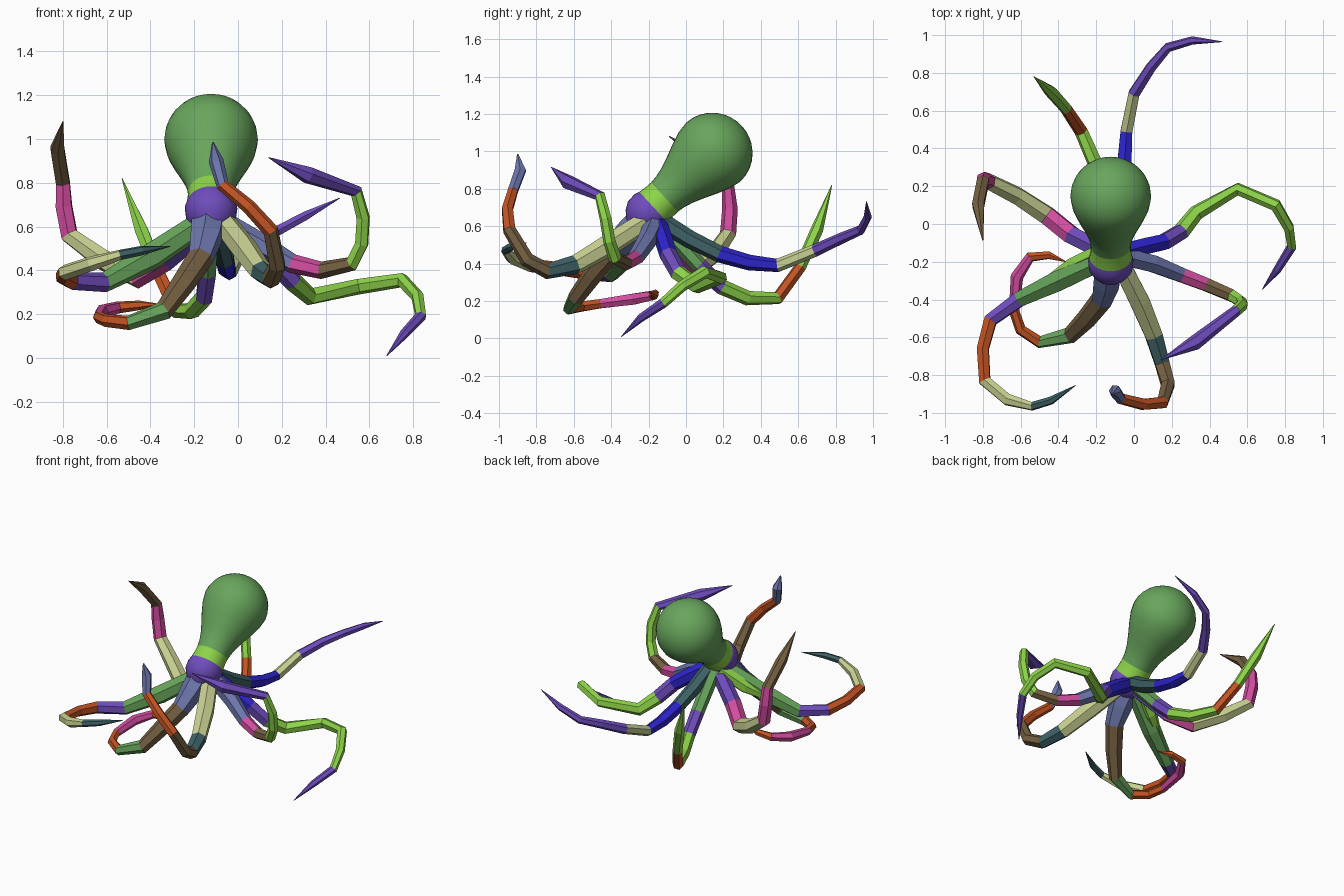
import bpy, bmesh, math
from mathutils import Vector

cube = bpy.data.objects.get("Cube")
if cube:
    bpy.data.objects.remove(cube, do_unlink=True)


def linear(c):
    c /= 255
    return c / 12.92 if c <= 0.04045 else ((c + 0.055) / 1.055) ** 2.4


# Palette
COLOURS = {
    "green": (104, 165, 92), "lime": (142, 212, 74), "purple": (110, 76, 188),
    "slate": (108, 118, 172), "khaki": (200, 208, 145), "brown": (117, 96, 66),
    "teal": (62, 98, 102), "pink": (210, 77, 160), "orange": (196, 84, 36),
    "blue": (45, 36, 205),
}
MATS = {}
for name, rgb in COLOURS.items():
    m = bpy.data.materials.new(name)
    col = tuple(linear(c) for c in rgb) + (1,)
    m.diffuse_color = col
    m.use_nodes = True
    bsdf = m.node_tree.nodes["Principled BSDF"]
    bsdf.inputs["Base Color"].default_value = col
    bsdf.inputs["Roughness"].default_value = 0.8
    MATS[name] = m


def loft(name, stations, sides, smooth=False):
    """Tube through (x, y, z, radius, colour); a colour holds until the next one."""
    pts = [Vector(s[:3]) for s in stations]
    n = len(pts)
    mesh = bpy.data.meshes.new(name)
    bm = bmesh.new()
    slots, rings, u = [], [], None
    for i, p in enumerate(pts):
        a = (p - pts[i - 1]).normalized() if i else Vector()
        b = (pts[i + 1] - p).normalized() if i < n - 1 else Vector()
        t = (a + b).normalized()
        if u is None:
            u = Vector((0, 0, 1)) if abs(t.z) < 0.9 else Vector((0, 1, 0))
        u = (u - t * u.dot(t)).normalized()
        v = t.cross(u)
        ring = []
        for k in range(sides):
            w = 2 * math.pi * k / sides
            ring.append(bm.verts.new(p + (u * math.cos(w) + v * math.sin(w)) * stations[i][3]))
        rings.append(ring)
    current = None
    for i in range(n - 1):
        current = stations[i][4] or current
        if current not in slots:
            slots.append(current)
        for k in range(sides):
            j = (k + 1) % sides
            f = bm.faces.new((rings[i][k], rings[i][j], rings[i + 1][j], rings[i + 1][k]))
            f.material_index = slots.index(current)
            f.smooth = smooth
    bm.faces.new(list(reversed(rings[0]))).material_index = 0
    bm.faces.new(rings[-1]).material_index = slots.index(current)
    bm.normal_update()
    bm.to_mesh(mesh)
    bm.free()
    for s in slots:
        mesh.materials.append(MATS[s])
    obj = bpy.data.objects.new(name, mesh)
    bpy.context.collection.objects.link(obj)
    return obj


# Head, neck and collar: one body of revolution on a tilted axis
NECK = Vector((-0.123, -0.137, 0.735))
AXIS = Vector((0, 0.735, 0.678)).normalized()


def revolve(name, profile, colour):
    return loft(name, [(*(NECK + AXIS * t), r, colour) for t, r in profile], 32, True)


dome = [(0.385 + 0.207 * math.sin(a), 0.214 * math.cos(a))
        for a in (math.radians(d) for d in (0, 12, 24, 36, 48, 60, 70, 80, 86, 89.5))]
revolve("head", [(0.03, 0.106), (0.07, 0.111), (0.12, 0.124), (0.18, 0.147),
                 (0.25, 0.177), (0.32, 0.203)] + dome, "green")
revolve("neck", [(-0.05, 0.112), (-0.01, 0.107), (0.03, 0.106)], "lime")
revolve("collar", [(-0.2, 0.05), (-0.17, 0.09), (-0.13, 0.115), (-0.08, 0.12),
                   (-0.05, 0.112)], "purple")

# Arms
loft("back_arm", [
    (-0.10, -0.14, 0.63, 0.050, "teal"), (-0.08, 0.02, 0.53, 0.048, None),
    (-0.06, 0.18, 0.45, 0.045, "blue"), (-0.05, 0.34, 0.405, 0.042, None),
    (-0.04, 0.49, 0.39, 0.036, "khaki"), (0.0, 0.69, 0.47, 0.034, "purple"),
    (0.09, 0.83, 0.535, 0.030, None), (0.18, 0.935, 0.58, 0.026, None),
    (0.31, 0.972, 0.65, 0.022, None), (0.465, 0.965, 0.73, 0.002, None)], 6)

loft("back_right_arm", [
    (-0.13, -0.14, 0.62, 0.048, "green"), (-0.14, 0.07, 0.39, 0.044, "purple"),
    (-0.155, 0.19, 0.275, 0.042, "lime"), (-0.21, 0.33, 0.215, 0.040, None),
    (-0.28, 0.49, 0.215, 0.036, "orange"), (-0.36, 0.61, 0.38, 0.032, "lime"),
    (-0.44, 0.70, 0.58, 0.034, None), (-0.53, 0.78, 0.82, 0.002, None)], 6)

loft("left_arm", [
    (-0.07, -0.15, 0.61, 0.050, "blue"), (0.05, -0.12, 0.53, 0.050, None),
    (0.16, -0.095, 0.45, 0.048, "purple"), (0.25, -0.04, 0.35, 0.046, "lime"),
    (0.33, 0.06, 0.28, 0.042, None), (0.55, 0.185, 0.325, 0.036, None),
    (0.75, 0.10, 0.355, 0.034, None), (0.82, -0.02, 0.28, 0.030, None),
    (0.835, -0.12, 0.19, 0.027, "purple"), (0.76, -0.24, 0.11, 0.022, None),
    (0.68, -0.345, 0.01, 0.002, None)], 6)

loft("front_left_arm", [
    (-0.06, -0.17, 0.61, 0.055, "slate"), (0.10, -0.21, 0.52, 0.052, None),
    (0.25, -0.27, 0.43, 0.044, "pink"), (0.38, -0.32, 0.40, 0.040, "brown"),
    (0.52, -0.38, 0.43, 0.036, "lime"), (0.565, -0.41, 0.52, 0.033, None),
    (0.572, -0.43, 0.64, 0.032, None), (0.54, -0.46, 0.76, 0.030, "purple"),
    (0.32, -0.63, 0.835, 0.040, None), (0.14, -0.72, 0.915, 0.002, None)], 6)

loft("front_arm", [
    (-0.08, -0.19, 0.64, 0.055, "khaki"), (0.03, -0.41, 0.50, 0.060, None),
    (0.105, -0.59, 0.395, 0.052, "teal"), (0.15, -0.74, 0.36, 0.044, "brown"),
    (0.18, -0.85, 0.42, 0.040, None), (0.15, -0.945, 0.58, 0.036, "orange"),
    (0.05, -0.955, 0.69, 0.033, None), (-0.07, -0.925, 0.79, 0.030, "slate"),
    (-0.10, -0.885, 0.90, 0.034, None), (-0.115, -0.90, 0.985, 0.004, None)], 6)

loft("front_right_arm", [
    (-0.13, -0.20, 0.66, 0.085, "slate"), (-0.145, -0.31, 0.555, 0.078, None),
    (-0.17, -0.40, 0.46, 0.060, "brown"), (-0.25, -0.50, 0.34, 0.054, None),
    (-0.34, -0.59, 0.215, 0.045, "green"), (-0.50, -0.625, 0.16, 0.034, "orange"),
    (-0.60, -0.56, 0.17, 0.030, None), (-0.635, -0.46, 0.185, 0.028, "pink"),
    (-0.62, -0.28, 0.21, 0.034, None), (-0.55, -0.175, 0.23, 0.028, "orange"),
    (-0.45, -0.165, 0.24, 0.022, None), (-0.36, -0.20, 0.245, 0.002, None)], 6)

loft("right_arm", [
    (-0.16, -0.19, 0.62, 0.055, "green"), (-0.40, -0.30, 0.46, 0.062, None),
    (-0.61, -0.40, 0.345, 0.046, "purple"), (-0.76, -0.51, 0.35, 0.040, "orange"),
    (-0.80, -0.66, 0.37, 0.036, None), (-0.79, -0.83, 0.39, 0.036, "khaki"),
    (-0.67, -0.93, 0.43, 0.034, None), (-0.54, -0.965, 0.47, 0.024, "teal"),
    (-0.44, -0.935, 0.49, 0.022, None), (-0.31, -0.855, 0.51, 0.002, None)], 6)
# Lime strip along the back of the right arm's root
loft("right_arm_strip", [
    (-0.17, -0.14, 0.62, 0.045, "lime"), (-0.32, -0.215, 0.51, 0.045, None),
    (-0.52, -0.335, 0.40, 0.012, None)], 6)

loft("rear_right_arm", [
    (-0.15, -0.15, 0.60, 0.052, "purple"), (-0.33, -0.06, 0.45, 0.054, "pink"),
    (-0.46, 0.045, 0.37, 0.054, "khaki"), (-0.62, 0.15, 0.45, 0.050, None),
    (-0.77, 0.225, 0.56, 0.044, "pink"), (-0.795, 0.235, 0.69, 0.042, None),
    (-0.80, 0.225, 0.80, 0.036, "brown"), (-0.825, 0.10, 0.955, 0.036, None),
    (-0.80, -0.09, 1.08, 0.002, None)], 6)
